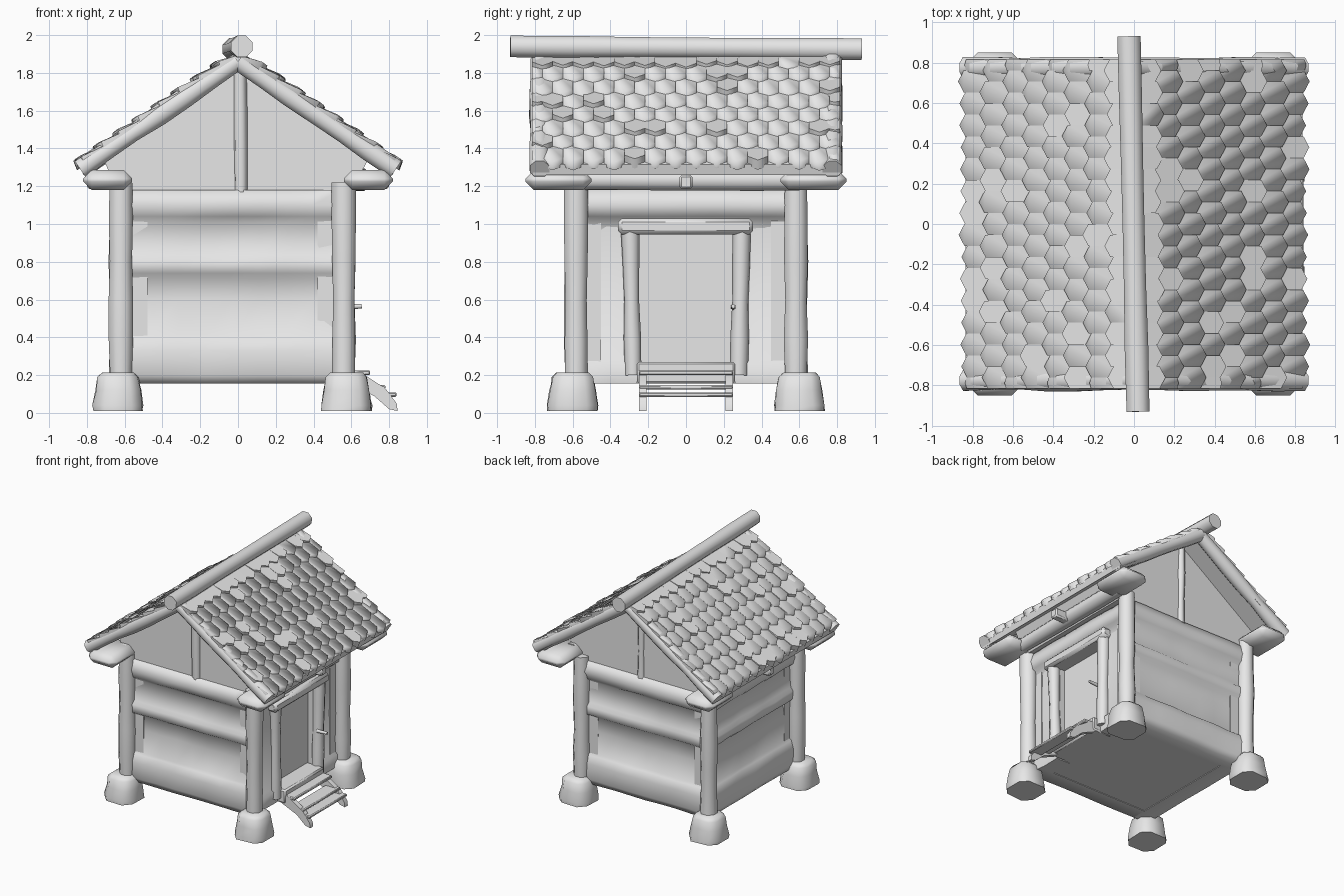
import bpy, bmesh, math, random
from mathutils import Vector, Matrix

if "Cube" in bpy.data.objects:
    bpy.data.objects.remove(bpy.data.objects["Cube"])

random.seed(4)
MAT = bpy.data.materials.new("plain grey")
MAT.diffuse_color = (0.8, 0.8, 0.8, 1)
MAT.use_nodes = True
MAT.node_tree.nodes["Principled BSDF"].inputs["Base Color"].default_value = MAT.diffuse_color
CX = -0.03  # centre of the hut body in x


def finish(name, bm, angle=40, recalc=True):
    if recalc:
        bmesh.ops.recalc_face_normals(bm, faces=bm.faces[:])
    me = bpy.data.meshes.new(name)
    bm.to_mesh(me)
    bm.free()
    me.materials.append(MAT)
    ob = bpy.data.objects.new(name, me)
    bpy.context.collection.objects.link(ob)
    bpy.ops.object.select_all(action='DESELECT')
    ob.select_set(True)
    bpy.context.view_layer.objects.active = ob
    bpy.ops.object.shade_smooth_by_angle(angle=math.radians(angle))
    return ob


def loft(bm, rings):
    """Skin closed rings of equal length and cap both ends."""
    rows = [[bm.verts.new(p) for p in r] for r in rings]
    n = len(rows[0])
    for a, b in zip(rows, rows[1:]):
        for i in range(n):
            bm.faces.new((a[i], a[(i + 1) % n], b[(i + 1) % n], b[i]))
    bm.faces.new(rows[0])
    bm.faces.new(rows[-1][::-1])


def log(name, a, b, r, sides=8, rings=5, wobble=0.008):
    """Slightly uneven round timber from a to b."""
    bm = bmesh.new()
    a, b = Vector(a), Vector(b)
    q = (b - a).to_track_quat('Z', 'Y')
    out = []
    for k in range(rings):
        c = a.lerp(b, k / (rings - 1))
        rr = r + random.uniform(-wobble, wobble)
        out.append([c + q @ Vector((rr * math.cos(t), rr * math.sin(t), 0))
                    for t in [(i + .5) * math.tau / sides for i in range(sides)]])
    loft(bm, out)
    return finish(name, bm, 60)


def box(name, lo, hi, bevel=0.012, angle=40):
    bm = bmesh.new()
    lo, hi = Vector(lo), Vector(hi)
    bmesh.ops.create_cube(bm, size=1, matrix=Matrix.Translation((lo + hi) / 2)
                          @ Matrix.Diagonal((*(hi - lo), 1)))
    if bevel:
        bmesh.ops.bevel(bm, geom=bm.edges[:], offset=bevel, segments=1, affect='EDGES')
    return finish(name, bm, angle)


def wall(name, turn, profile, u0, u1, cuts=8, wobble=0.006):
    """Planked wall: (z, outward) profile swept along u, turned around the body."""
    bm = bmesh.new()
    m = Matrix.Translation((CX, 0, 0)) @ Matrix.Rotation(math.radians(turn), 4, 'Z')
    rings = []
    for k in range(cuts + 1):
        u = u0 + (u1 - u0) * k / cuts
        rings.append([m @ Vector((u, -d - (random.uniform(-wobble, wobble) if d > .5 else 0), z))
                      for z, d in profile])
    loft(bm, rings)
    finish(name, bm, 75)


def extrude_y(name, section, y0, y1):
    bm = bmesh.new()
    loft(bm, [[(x, y, z) for x, z in section] for y in (y0, y1)])
    return finish(name, bm)


# Core box with floor and inner door panel, and the gable block above it
extrude_y("body_core", [(-.56, .16), (.47, .16), (.47, 1.2), (-.56, 1.2)], -.53, .53)
extrude_y("gable_block", [(-.64, 1.18), (.6, 1.18), (.70, 1.36), (0, 1.84), (-.72, 1.36)],
          -.575, .575)

# Planked walls on three sides
planks = [(.155, .45), (.155, .58), (.2, .603), (.33, .605), (.395, .585), (.41, .567),
          (.6, .567), (.71, .558), (.74, .595), (.81, .6), (.835, .577), (1.01, .565),
          (1.04, .6), (1.1, .615), (1.18, .592), (1.185, .45)]
for nm, turn in (("front", 0), ("left", -90), ("back", 180)):
    wall(nm + "_wall", turn, planks, -.57, .57)

# Doorway wall: two side panels, header, frame and sill
panel = [(.155, .45), (.155, .58), (.26, .59), (.28, .565), (1.03, .56), (1.03, .45)]
wall("door_wall_near", 90, panel, -.57, -.26, 4)
wall("door_wall_far", 90, panel, .26, .57, 4)
wall("door_header", 90, [(.95, .45), (.95, .56), (1.03, .57), (1.04, .6), (1.1, .615),
                         (1.18, .59), (1.18, .45)], -.57, .57)
for s in (-1, 1):
    log("door_jamb", (.545, s * .28, .2), (.55, s * .295, .98), .045, 8, 5, .006)
box("door_lintel", (.49, -.36, .945), (.605, .355, 1.03), .02)
box("door_sill", (.44, -.26, .155), (.62, .26, .27))
log("door_handle", (.56, .25, .56), (.655, .25, .565), .014, 6, 3, .003)

# Corner posts on tapered stones
for sx in (-1, 1):
    for sy in (-1, 1):
        x, y = CX + sx * .59, sy * .582
        log("corner_post", (x, y, .18), (x, y, 1.22), .066, 8, 6, .005)
        bm = bmesh.new()
        x, y = CX + sx * .605, sy * .6
        rings = []
        for z, r in ((.01, .15), (.04, .15), (.12, .136), (.19, .122), (.215, .095)):
            rings.append([(x + r * c * random.uniform(.94, 1.04),
                           y + r * d * random.uniform(.94, 1.04), z)
                          for c, d in ((.88, .5), (.5, .88), (-.5, .88), (-.88, .5),
                                       (-.88, -.5), (-.5, -.88), (.5, -.88), (.88, -.5))])
        loft(bm, rings)
        finish("corner_stone", bm, 50)
        # Chunky bracket carrying the eave corner
        xs, ys = sorted((sx * .56, sx * .82)), sorted((sy * .50, sy * .85))
        box("eave_bracket", (xs[0], ys[0], 1.18), (xs[1], ys[1], 1.285), .045, 60)

# Wall plates, middle stubs and king posts
for s in (-1, 1):
    log("wall_plate", (s * .645, -.6, 1.235), (s * .645, .6, 1.235), .058, 8, 6)
    xs = sorted((s * .6, s * .8))
    box("middle_stub", (xs[0], -.035, 1.185), (xs[1], .035, 1.26))
    log("king_post", (0.015, s * .565, 1.17), (0.01, s * .57, 1.83), .032, 6, 4)

# Roof slabs, rake timbers and rows of pointed shingles
PITCH = math.atan(0.70)
ROWS, COLS, HALF = 8, 15, .815
STEP = 1.005 / ROWS
for s in (-1, 1):
    extrude_y("roof_slab", [(0, 1.90), (s * .835, 1.315), (s * .82, 1.26), (0, 1.84)],
              -.81, .815)
    for e in (-1, 1):
        log("rake_timber", (s * .835, e * .775, 1.29), (0, e * .775, 1.86), .054, 8, 7, .006)

    bm = bmesh.new()

    def on_roof(d, y, h):
        """Point d down the slope, h above the slab."""
        return (s * (d * math.cos(PITCH) + h * math.sin(PITCH)), y,
                1.895 - d * math.sin(PITCH) + h * math.cos(PITCH))

    w = 2 * HALF / COLS
    for r in range(ROWS):
        shift = (r % 2) * w / 2
        for c in range(COLS + r % 2):
            y0 = max(-HALF, -HALF + c * w - shift)
            y1 = min(HALF, -HALF + (c + 1) * w - shift)
            d0 = max(0, (r - .8) * STEP)
            d1 = (r + 1) * STEP - .012 + random.uniform(-.012, .012)
            lift = random.uniform(.03, .044)
            tip = .035 if y1 - y0 > w * .7 else .01
            mid = (y0 + y1) / 2
            upper = [(d0, y1, .0), (d0, y0, .0)]
            edge = [(d1, y0, lift), (d1 + tip, mid, lift), (d1, y1, lift)]
            top = [bm.verts.new(on_roof(*p)) for p in upper + edge]
            low = [bm.verts.new(on_roof(d + .012, y, -.012)) for d, y, h in edge]
            bm.faces.new(top)
            for i in (0, 1):
                bm.faces.new((top[i + 2], low[i], low[i + 1], top[i + 3]))
            # close the flanks of the lower edge
            bm.faces.new((top[1], low[0], top[2]))
            bm.faces.new((top[0], top[4], low[2]))
    # wind every face outward
    bm.normal_update()
    for f in bm.faces:
        c = f.calc_center_median()
        flank = abs(f.normal.y) > .9
        if not flank and f.normal.dot(Vector((s, 0, .8))) < 0:
            f.normal_flip()
    finish("roof_shingles", bm, 88, False)

# Ridge timber
log("ridge_beam", (.02, -.93, 1.94), (-.025, .93, 1.925), .06, 8, 7, .004)

# Entrance steps: two sloping stringers and treads
for s in (-1, 1):
    extrude_y("step_stringer", [(.56, .24), (.64, .22), (.78, .13), (.84, .05), (.845, .01),
                                (.80, .02), (.72, .09), (.56, .16)], s * .21, s * .25)
box("upper_tread", (.58, -.25, .2), (.70, .25, .225), .006)
box("middle_tread", (.66, -.25, .125), (.78, .25, .147), .006)
box("lower_tread", (.74, -.25, .085), (.84, .25, .108), .006)
